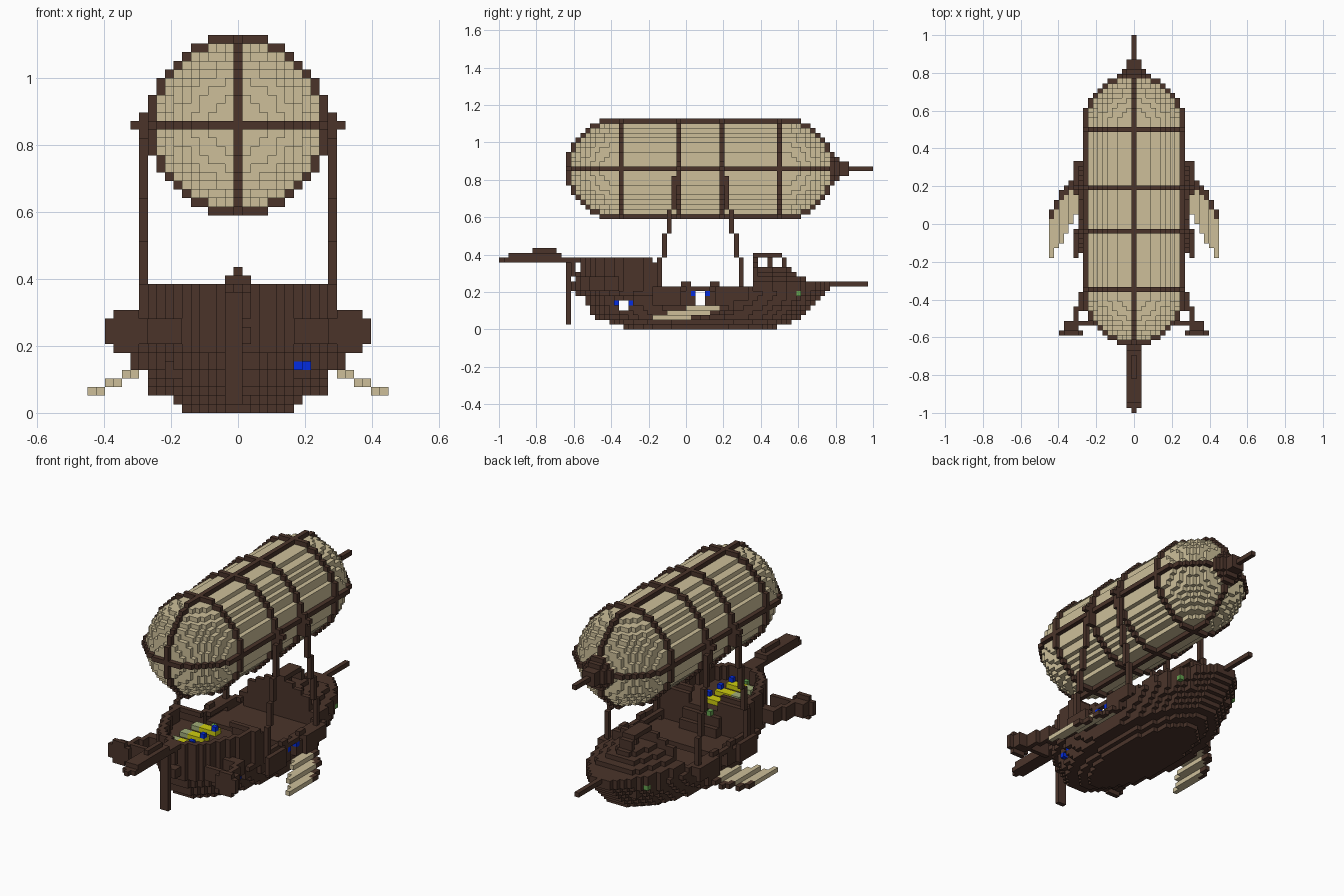
import bpy, bmesh, math

cube = bpy.data.objects.get("Cube")
if cube:
    bpy.data.objects.remove(cube)

V = 2 / 78   # size of one block
AXIS = 33    # layer of the balloon axis


def material(name, rgb):
    m = bpy.data.materials.new(name)
    m.use_nodes = True
    m.diffuse_color = (*rgb, 1)
    bsdf = m.node_tree.nodes["Principled BSDF"]
    bsdf.inputs["Base Color"].default_value = (*rgb, 1)
    bsdf.inputs["Roughness"].default_value = 0.9
    return m


WOOD = material("dark wood", (0.069, 0.034, 0.023))
CLOTH = material("canvas", (0.61, 0.52, 0.32))
BLUE = material("blue", (0.001, 0.025, 0.75))
YELLOW = material("yellow", (0.62, 0.61, 0.005))
GREEN = material("green", (0.13, 0.36, 0.08))
SAGE = material("pale sage", (0.36, 0.42, 0.19))

# the four corners of each side of a block, by outward direction
SIDES = {
    (1, 0, 0): ((1, 0, 0), (1, 1, 0), (1, 1, 1), (1, 0, 1)),
    (-1, 0, 0): ((0, 0, 0), (0, 0, 1), (0, 1, 1), (0, 1, 0)),
    (0, 1, 0): ((0, 1, 0), (0, 1, 1), (1, 1, 1), (1, 1, 0)),
    (0, -1, 0): ((0, 0, 0), (1, 0, 0), (1, 0, 1), (0, 0, 1)),
    (0, 0, 1): ((0, 0, 1), (1, 0, 1), (1, 1, 1), (0, 1, 1)),
    (0, 0, -1): ((0, 0, 0), (0, 1, 0), (1, 1, 0), (1, 0, 0)),
}


def build(name, cells, mat):
    """Turn a set of block positions into one mesh with only its outer faces."""
    bm, verts = bmesh.new(), {}
    for c in cells:
        for d, corners in SIDES.items():
            if (c[0] + d[0], c[1] + d[1], c[2] + d[2]) in cells:
                continue
            face = []
            for q in corners:
                p = (c[0] + q[0], c[1] + q[1], c[2] + q[2])
                if p not in verts:
                    verts[p] = bm.verts.new(((p[0] - 0.5) * V, p[1] * V - 1, p[2] * V))
                face.append(verts[p])
            bm.faces.new(face)
    me = bpy.data.meshes.new(name)
    bm.to_mesh(me)
    bm.free()
    me.materials.append(mat)
    bpy.context.collection.objects.link(bpy.data.objects.new(name, me))


def box(x0, x1, y0, y1, z0, z1):
    return {(i, j, k) for i in range(x0, x1 + 1)
            for j in range(y0, y1 + 1) for k in range(z0, z1 + 1)}


def both(cells):
    return cells | {(-i, j, k) for i, j, k in cells}


# ---- balloon: a capsule, wrapped by a one-block frame ----
def capsule(r):
    return {(i, j, k) for i, j, k in box(-11, 11, 10, 73, 22, 43)
            if i * i + (k - AXIS) ** 2 + max(24 - j, j - 59, 0) ** 2 < r * r}


envelope = capsule(9.6)
frame = {c for c in capsule(10.6) - envelope
         if c[0] == 0 or c[2] == AXIS or c[1] in (25, 37, 46, 58)}
build("balloon_envelope", envelope, CLOTH)
build("balloon_frame", frame, WOOD)

# nose cone and spike
nose = box(0, 0, 70, 77, AXIS, AXIS)
for j, r in ((69, 3.6), (70, 2.6), (71, 1.8), (72, 1.5)):
    nose |= {c for c in box(-4, 4, j, j, 29, 37) if math.hypot(c[0], c[2] - AXIS) < r}
build("balloon_nose", nose - frame, WOOD)

# ---- slanted struts between balloon and hull ----
struts = box(11, 12, 37, 37, AXIS, AXIS) | box(11, 12, 46, 46, AXIS, AXIS)
for j, z0, z1 in ((36, 25, 31), (35, 20, 24), (34, 15, 19), (33, 8, 14)):
    struts |= box(11, 11, j, j, z0, z1) | box(11, 11, 83 - j, 83 - j, z0, z1)
struts |= box(11, 11, 37, 37, 30, 34) | box(11, 11, 46, 46, 30, 34)
build("balloon_struts", both(struts), WOOD)

# ---- hull: first row, last row and half width of each layer ----
LAYERS = ((26, 57, 6.6), (23, 60, 7.6), (20, 62, 10.3), (19, 63, 10.7), (19, 64, 11),
          (18, 65, 11.5), (18, 66, 11.5), (17, 67, 11.6), (17, 68, 11.05), (17, 68, 11.05))


def half_width(j, k):
    a, b, w = LAYERS[min(k, 9)]
    if not a <= j <= b:
        return -1
    if j < 42:
        return w * math.sqrt(1 - ((42 - j) / (42.6 - a)) ** (1.75 if k < 7 else 2.4))
    return w * math.sqrt(1 - ((j - 42) / (b + 0.6 - 42)) ** 1.8)


def layer(k, y0, y1, inset=0):
    return {(i, j, k) for j in range(y0, y1 + 1) for i in range(-12, 13)
            if abs(i) < half_width(j, k) - inset}


def rim(k, y0, y1):
    """Cells of a layer that touch its outline, also across corners."""
    cells = layer(k, y0, y1)
    return {(i, j, k) for i, j, k in cells
            if not box(i - 1, i + 1, j - 1, j + 1, k, k) <= cells}


hull = set()
for k in range(7):
    hull |= layer(k, 17, 68)
for k in (7, 8):                          # bulwark around the main deck
    hull |= rim(k, 17, 68)
hull |= both(box(11, 11, 45, 51, 7, 8) | box(12, 12, 45, 51, 6, 8) | box(12, 12, 32, 37, 5, 8))
hull |= both(box(11, 11, 38, 39, 9, 9) | box(11, 11, 44, 45, 9, 9))

# portholes running through, with blue lamps on the left side
hull -= box(-13, 13, 25, 26, 4, 5) | box(-13, 13, 41, 42, 5, 7)


def surface(j, k):
    return max(c[0] for c in hull if c[1] == j and c[2] == k)


lamps = {(surface(j, k), j, k) for j, k in ((24, 5), (27, 5), (40, 7), (43, 7))}
bow_lamps = both({(surface(62, 7) + 1, 62, 7)})
build("hull", hull - lamps, WOOD)
build("porthole_lamps", lamps, BLUE)
build("bow_lamps", bow_lamps, GREEN)

# ---- stern castle with railing and steps ----
castle = set()
for k in range(7, 12):
    castle |= layer(k, 17, 32)
for k in range(12, 15):
    castle |= rim(k, 17, 31 if k == 14 else 32)
castle -= box(-3, 3, 31, 32, 12, 14) | hull
castle |= box(-4, 4, 33, 33, 7, 10) | box(-4, 4, 34, 34, 7, 8)
build("stern_castle", castle, WOOD)

# coloured rows lying across the stern deck
yellow, pale, blue = set(), set(), set()
for j in (21, 25, 29):
    yellow |= box(-2, 1, j, j + 1, 12, 12)
    pale |= box(-4, -3, j, j + 1, 12, 12)
    blue |= box(1, 1, j, j, 13, 13)
build("deck_rows_yellow", yellow, YELLOW)
build("deck_rows_pale", pale, SAGE)
build("deck_rows_blue", blue, BLUE)
build("deck_lamps", {(-1, 19, 12), (-2, 33, 11)}, GREEN)

# ---- raised bow with its narrow arch ----
bow = layer(7, 53, 66, 1.3) | layer(8, 53, 66, 1.3) | layer(9, 53, 68)
bow |= layer(10, 53, 63, 2) | layer(11, 53, 61, 4) | layer(12, 53, 60, 6)
bow |= box(-7, 7, 53, 53, 10, 12) | box(-5, 5, 53, 53, 13, 13) | box(-3, 3, 53, 53, 14, 14)
bow |= box(0, 0, 56, 56, 13, 14) | box(-1, 1, 59, 59, 13, 14)
bow |= box(-1, 1, 53, 58, 15, 15)
build("bow_deck", bow - hull, WOOD)
build("bowsprit", box(0, 0, 69, 76, 9, 9), WOOD)

# ---- stern boom and rudder ----
boom = box(0, 0, 0, 0, 14, 14) | box(-1, 1, 1, 16, 14, 14)
boom |= box(-1, 1, 2, 12, 15, 15) | box(0, 0, 7, 11, 16, 16)
build("stern_boom", boom, WOOD)
rudder = box(-1, 0, 14, 14, 1, 13) | box(-1, 1, 15, 16, 8, 9) | box(-1, 1, 15, 15, 11, 13)
build("rudder", rudder, WOOD)

# ---- side pods: discs on braces ----
pods = set()
for j, r in ((16, 2.6), (17, 1.5), (18, 1.5)):
    pods |= {c for c in box(10, 15, j, j, 6, 12) if math.hypot(c[0] - 13, c[2] - 9) < r}
pods |= box(7, 12, 18, 18, 8, 10) | box(12, 12, 19, 21, 8, 10)
pods |= box(11, 11, 21, 23, 8, 10) | box(8, 11, 23, 24, 8, 10)
build("side_pods", both(pods), WOOD)

# ---- drooping canvas wings with wooden leading edges ----
cloth, edge = set(), box(11, 12, 45, 48, 5, 5)
for i, k, trail, lead in ((12, 4, 41, 47), (13, 4, 39, 46), (14, 3, 37, 45),
                          (15, 3, 35, 44), (16, 2, 34, 42), (17, 2, 32, 40)):
    cloth |= box(i, i, trail, lead - 1, k, k)
    edge |= box(i, i, lead, lead + 1, k, k)
build("wing_cloth", both(cloth), CLOTH)
build("wing_edge", both(edge), WOOD)
